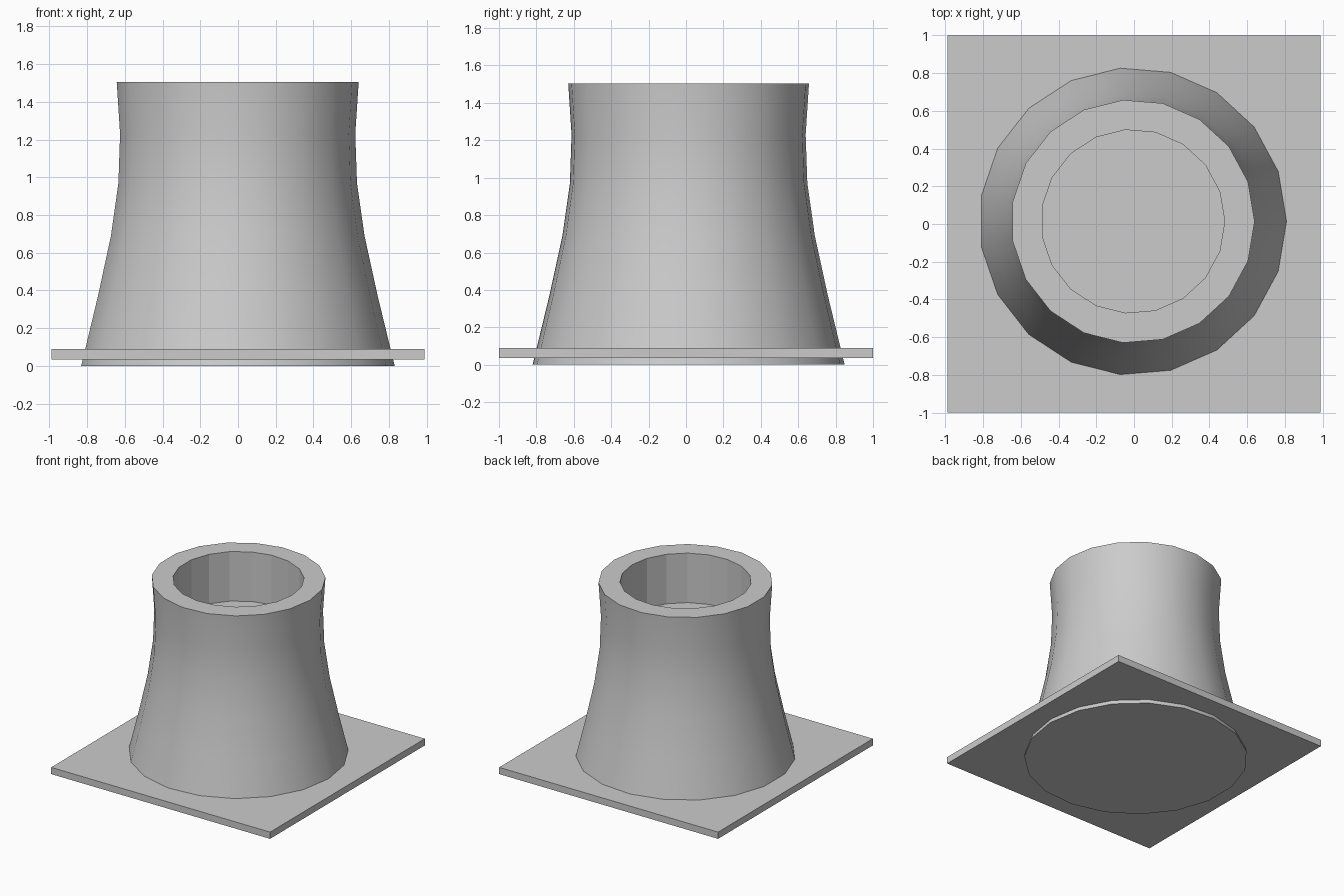
import bpy, bmesh, math

if "Cube" in bpy.data.objects:
    bpy.data.objects.remove(bpy.data.objects["Cube"])

SIDES = 19
CX, CY = -0.006, 0.014


def make_object(name, bm):
    bmesh.ops.recalc_face_normals(bm, faces=bm.faces[:])
    mesh = bpy.data.meshes.new(name)
    bm.to_mesh(mesh)
    bm.free()
    obj = bpy.data.objects.new(name, mesh)
    bpy.context.collection.objects.link(obj)
    return obj


# Base plate
bm = bmesh.new()
bmesh.ops.create_cube(bm, size=1)
bmesh.ops.scale(bm, vec=(1.98, 2.0, 0.055), verts=bm.verts)
bmesh.ops.translate(bm, vec=(0, 0, 0.0625), verts=bm.verts)
make_object("base_plate", bm)

# Tower shell: flared outer wall, flat rim, shallow well (radius, height)
profile = [(0.837, 0), (0.747, 0.37), (0.677, 0.69), (0.637, 0.97),
           (0.628, 1.23), (0.646, 1.505), (0.487, 1.505), (0.487, 1.10)]
OUTER = 5  # number of wall bands that are smooth shaded

bm = bmesh.new()
rings = []
for r, z in profile:
    angles = [2 * math.pi * i / SIDES for i in range(SIDES)]
    rings.append([bm.verts.new((CX + r * math.cos(a), CY + r * math.sin(a), z))
                  for a in angles])
for k, (low, high) in enumerate(zip(rings, rings[1:])):
    for i in range(SIDES):
        j = (i + 1) % SIDES
        face = bm.faces.new((low[i], low[j], high[j], high[i]))
        face.smooth = k < OUTER
# Underside and well floor
bm.faces.new(rings[0])
bm.faces.new(rings[-1])
# Keep the foot and rim edges crisp
for edge in bm.edges:
    if len(edge.link_faces) == 2 and edge.calc_face_angle(0) > math.radians(40):
        edge.smooth = False
make_object("tower", bm)
